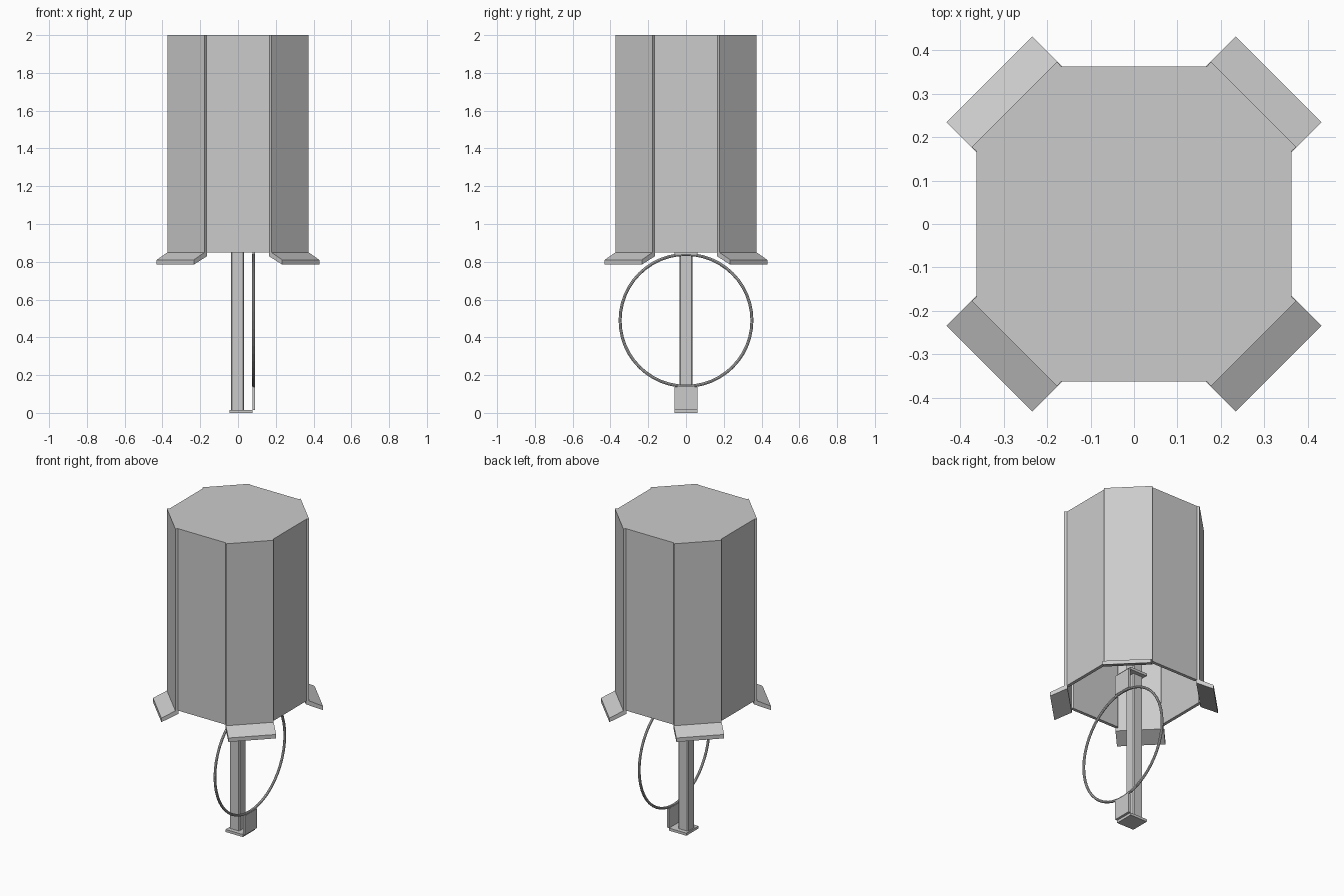
import bpy, bmesh
from math import pi, cos, sin
from mathutils import Matrix

if "Cube" in bpy.data.objects:
    bpy.data.objects.remove(bpy.data.objects["Cube"])


def finish(name, bm):
    bmesh.ops.recalc_face_normals(bm, faces=bm.faces)
    me = bpy.data.meshes.new(name)
    bm.to_mesh(me)
    bm.free()
    ob = bpy.data.objects.new(name, me)
    bpy.context.collection.objects.link(ob)
    return ob


def box(name, lo, hi, bevel=0):
    bm = bmesh.new()
    bmesh.ops.create_cube(bm, size=1)
    for v in bm.verts:
        v.co = [(a + b) / 2 + c * (b - a) for a, b, c in zip(lo, hi, v.co)]
    if bevel:
        edges = [e for e in bm.edges if abs(e.verts[0].co.z - e.verts[1].co.z) > 0.1]
        bmesh.ops.bevel(bm, geom=edges, offset=bevel, segments=1, affect='EDGES')
    return finish(name, bm)


def outline(axis, diag):
    # eight panels, alternating straight and diagonal: (distance, half width)
    pts = []
    for i in range(8):
        d, w = diag if i % 2 else axis
        a = i * pi / 4
        for s in (-w, w):
            pts.append((d * cos(a) - s * sin(a), d * sin(a) + s * cos(a)))
    return pts


# Hollow eight-panel body, open underneath
Z0, Z1, T = 0.85, 2.0, 0.02
bm = bmesh.new()
outer = outline((0.362, 0.167), (0.389, 0.139))
inner = outline((0.342, 0.167), (0.370, 0.124))
loops = [[bm.verts.new((x, y, z)) for x, y in pts]
         for pts, z in ((outer, Z1), (outer, Z0), (inner, Z0), (inner, Z1 - T))]
for a, b in zip(loops, loops[1:]):
    for i in range(16):
        j = (i + 1) % 16
        bm.faces.new((a[i], a[j], b[j], b[i]))
bm.faces.new(loops[0])
bm.faces.new(loops[-1])
finish("body_shell", bm)

# Flared lips under the diagonal panels
profile = [(0.389, Z0), (0.47, 0.81), (0.47, 0.785), (0.37, 0.83), (0.37, Z0)]
for k in range(4):
    bm = bmesh.new()
    face = bm.faces.new([bm.verts.new((d, -0.139, z)) for d, z in profile])
    ext = bmesh.ops.extrude_face_region(bm, geom=[face])['geom']
    for v in ext:
        if isinstance(v, bmesh.types.BMVert):
            v.co.y = 0.139
    bm.faces.ensure_lookup_table()
    bm.transform(Matrix.Rotation(pi / 4 + k * pi / 2, 4, 'Z'))
    finish(f"flared_lip_{k + 1}", bm)

# Centre post
box("post", (-0.037, -0.034, 0.0), (0.032, 0.034, 1.99), 0.006)

# L-shaped brackets holding the ring, bottom and top
for name, flip in (("lower", False), ("upper", True)):
    def zr(a, b):
        return (0.98 - b, 0.98 - a) if flip else (a, b)
    a, b = zr(0, 0.016)
    box(name + "_bracket_plate", (-0.045, -0.06, a), (0.076, 0.06, b))
    a, b = zr(0.016, 0.138)
    box(name + "_bracket_tab", (0.076, -0.06, a), (0.091, 0.06, b))

# Ring
bpy.ops.mesh.primitive_torus_add(major_segments=48, minor_segments=8,
                                 major_radius=0.349, minor_radius=0.008,
                                 location=(0.083, 0, 0.49), rotation=(0, pi / 2, 0))
bpy.context.object.name = "ring"
